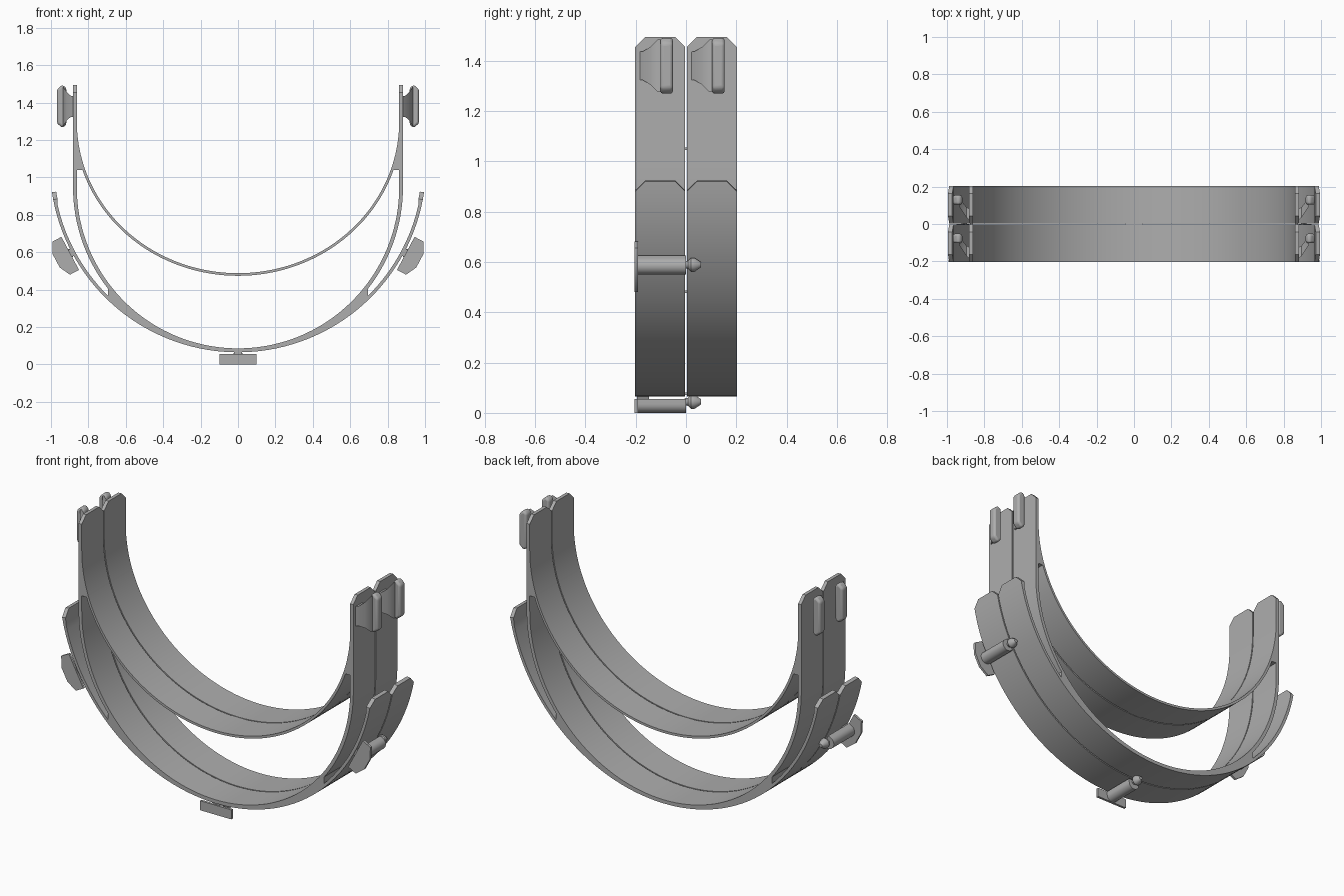
import bpy, bmesh
from math import sin, cos, pi, radians, sqrt
from mathutils import Matrix, Vector

if "Cube" in bpy.data.objects:
    bpy.data.objects.remove(bpy.data.objects["Cube"])

GREY = (0.42, 0.42, 0.42, 1)
mat = bpy.data.materials.new("grey plastic")
mat.use_nodes = True
mat.diffuse_color = GREY
mat.node_tree.nodes["Principled BSDF"].inputs["Base Color"].default_value = GREY


def loft(name, rings, matrix=Matrix(), bevel=0):
    """Join rings of points into a capped solid."""
    bm = bmesh.new()
    rows = [[bm.verts.new(matrix @ Vector(p)) for p in ring] for ring in rings]
    n = len(rows[0])
    for a, b in zip(rows, rows[1:]):
        for i in range(n):
            j = (i + 1) % n
            bm.faces.new((a[i], a[j], b[j], b[i]))
    bm.faces.new(rows[0])
    bm.faces.new(rows[-1])
    bmesh.ops.recalc_face_normals(bm, faces=bm.faces[:])
    me = bpy.data.meshes.new(name)
    bm.to_mesh(me)
    bm.free()
    me.materials.append(mat)
    ob = bpy.data.objects.new(name, me)
    bpy.context.collection.objects.link(ob)
    if bevel:
        mod = ob.modifiers.new("rounding", "BEVEL")
        mod.width, mod.segments = bevel, 3
    bpy.ops.object.select_all(action="DESELECT")
    ob.select_set(True)
    bpy.context.view_layer.objects.active = ob
    bpy.ops.object.shade_smooth_by_angle(angle=radians(35))
    return ob


def prism(name, outline, y0, y1, matrix=Matrix(), bevel=0):
    return loft(name, [[(x, y, z) for x, z in outline] for y in (y0, y1)], matrix, bevel)


def band(name, sections, y0, y1):
    """Strip from (inner point, outer point, side inset) sections."""
    rings = []
    for (ix, iz), (ox, oz), inset in sections:
        a, b = y0 + inset, y1 - inset
        rings.append([(ix, a, iz), (ox, a, oz), (ox, b, oz), (ix, b, iz)])
    loft(name, rings)


def arc(cz, rx, rz, a):
    """Point on an ellipse, angle measured from straight down."""
    return (rx * sin(a), cz - rz * cos(a))


def steps(a, b, n):
    return [a + (b - a) * i / n for i in range(n + 1)]


OUT_Z, OUT_R = 1.071, 1.006      # outer shield arc
LOW_Z, LOW_R = 0.948, 0.862      # inside of lower band
HEAD_Z, HEAD_X, HEAD_H = 1.30, 0.862, 0.812
ARM_X, TOP, CHAMFER = 0.882, 1.495, 0.04


def frame_half(tag, y0, y1):
    # outer arc with thicker chamfered tips
    end = radians(81.4)
    turn = radians(2.3)
    secs = []
    for a in [-end] + steps(-end + turn, end - turn, 80) + [end]:
        tip = abs(a) > end - turn * 1.01
        inner = OUT_R - (0.023 if tip else 0.017)
        secs.append((arc(OUT_Z, inner, inner, a), arc(OUT_Z, OUT_R, OUT_R, a),
                     CHAMFER if abs(a) > end - 0.001 else 0))
    band(tag + "_outer_arc", secs, y0, y1)

    # lower band rising into the side arms
    secs = [(arc(LOW_Z, LOW_R, LOW_R, a), arc(LOW_Z, ARM_X, ARM_X, a), 0)
            for a in steps(-pi / 2, pi / 2, 72)]
    secs.insert(0, ((-LOW_R, 1.07), (-ARM_X, 1.07), 0))
    secs.append(((LOW_R, 1.07), (ARM_X, 1.07), 0))
    band(tag + "_lower_band", secs, y0, y1)

    # solid web joining lower band and outer arc
    secs = []
    for x in steps(-0.695, 0.695, 48):
        secs.append(((x, LOW_Z - sqrt(0.87 ** 2 - x * x)),
                     (x, OUT_Z - sqrt((OUT_R - 0.006) ** 2 - x * x)), 0))
    band(tag + "_lower_web", secs, y0, y1)

    # head band
    band(tag + "_head_band",
         [(arc(HEAD_Z, HEAD_X, HEAD_H, a), arc(HEAD_Z, HEAD_X + 0.014, HEAD_H + 0.014, a), 0)
          for a in steps(-pi / 2, pi / 2, 72)], y0, y1)

    for s, side in ((1, "left"), (-1, "right")):
        # side arm, widening down to the head band joint
        secs = []
        for z in steps(1.04, HEAD_Z, 10) + [TOP - CHAMFER, TOP]:
            d = max(0, HEAD_Z - z) / HEAD_H
            secs.append(((s * HEAD_X * sqrt(1 - d * d), z), (s * ARM_X, z),
                         CHAMFER if z == TOP else 0))
        band(f"{tag}_{side}_arm", secs, y0, y1)

        # strap hook: flared ramp and rounded bar
        ramp = [(0.875, 0.012, 0.075, 0.055), (0.895, 0.03, 0.085, 0.057),
                (0.915, 0.06, 0.11, 0.075), (0.935, 0.09, 0.14, 0.105)]
        rings = []
        for x, a, b, h in ramp:
            rings.append([(s * x, y0 + a, 1.38 - h), (s * x, y0 + b, 1.38 - h),
                          (s * x, y0 + b, 1.38 + h), (s * x, y0 + a, 1.38 + h)])
        loft(f"{tag}_{side}_hook_ramp", rings)
        bar = [(s * x, z) for x, z in ((0.918, 1.28), (0.94, 1.265), (0.968, 1.29),
                                       (0.968, 1.47), (0.94, 1.495), (0.918, 1.48))]
        prism(f"{tag}_{side}_hook_bar", bar, y0 + 0.1, y0 + 0.15, bevel=0.012)


frame_half("front", -0.202, -0.003)
frame_half("back", 0.004, 0.202)

# small bridges across the gap between the halves
for name, x, z in (("head", 0, 0.481), ("lower", 0, 0.076),
                   ("left_arm", 0.868, 1.05), ("right_arm", -0.868, 1.05)):
    w = 0.045 if x == 0 else 0.008
    prism(name + "_bridge", [(x - w, z - 0.005), (x + w, z - 0.005),
                             (x + w, z + 0.005), (x - w, z + 0.005)], -0.01, 0.01)

# snap pegs hung under the outer arc
for name, deg, bulge in (("middle", 0, 0), ("left", 62, 0.03), ("right", -62, 0.03)):
    m = Matrix.Translation((0, 0, OUT_Z)) @ Matrix.Rotation(-radians(deg), 4, "Y")
    top, low = -1.016, -1.071
    prism(name + "_peg_plate", [(-0.1, top), (0.1, top), (0.1, low),
                                (0.04, low - bulge), (-0.04, low - bulge), (-0.1, low)],
          -0.204, -0.19, m)
    post = [(0.035 * cos(a), -1.036 + 0.035 * sin(a)) for a in steps(pi, 2 * pi, 12)]
    prism(name + "_peg_post", post + [(0.035, top), (-0.035, top)], -0.2, 0, m)
    prism(name + "_peg_neck", [(-0.025, -1.0), (0.025, -1.0), (0.012, -1.03), (-0.012, -1.03)],
          -0.195, -0.148, m)
    tip = [(-0.005, 0.014), (0.008, 0.016), (0.02, 0.028), (0.034, 0.028), (0.06, 0.01)]
    loft(name + "_peg_tip",
         [[(r * cos(a), y, -1.027 + r * sin(a)) for a in steps(0, 2 * pi, 20)[:-1]]
          for y, r in tip], m)
